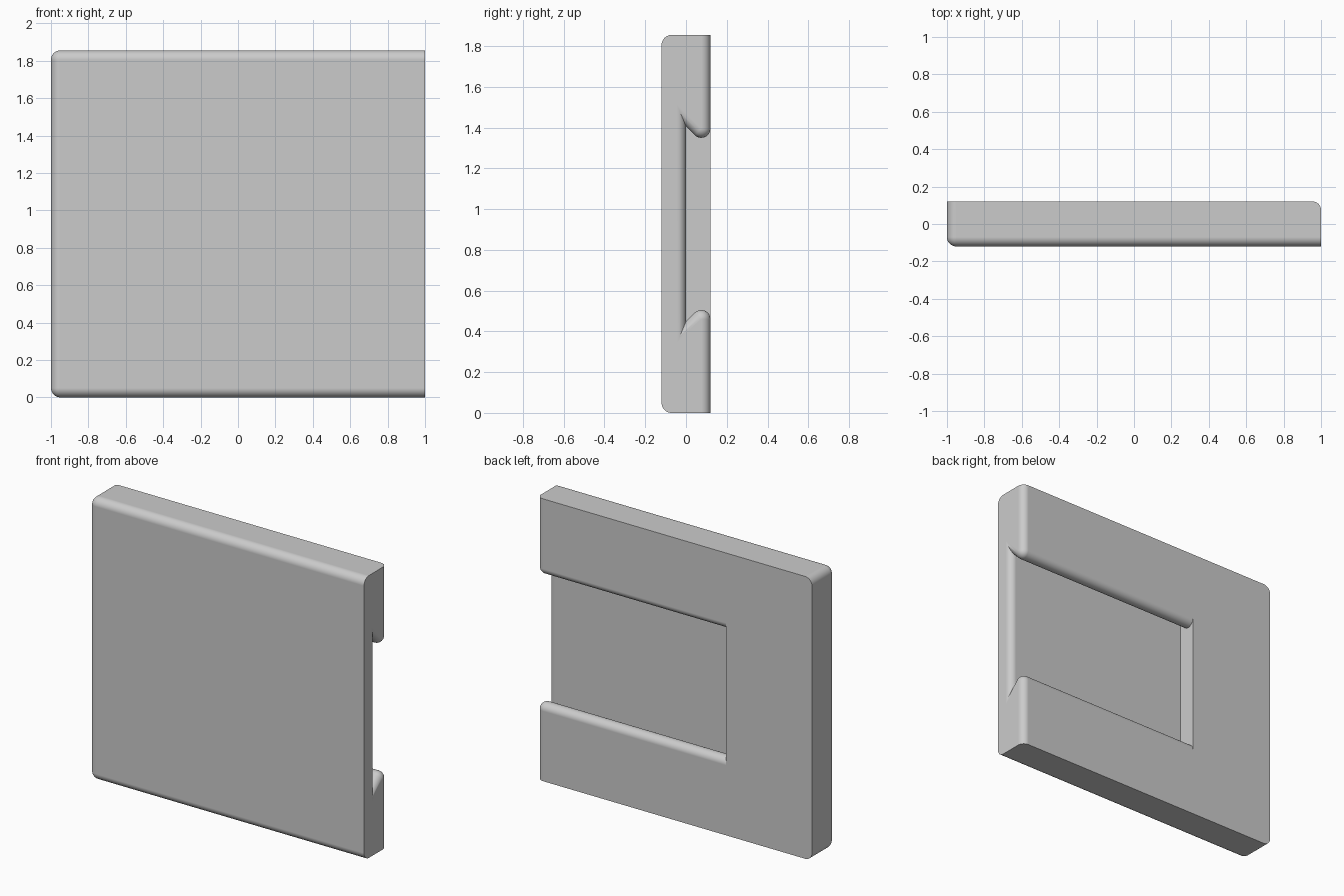
import bpy
import bmesh
from math import sin, cos, pi

cube = bpy.data.objects.get("Cube")
if cube:
    bpy.data.objects.remove(cube, do_unlink=True)

HEIGHT, HALF_DEPTH = 1.855, 0.12
EDGE_R = 0.05          # rounding of the outer edges
LIP_R = 0.045          # rounding of the slot lips and open end
LIP_Z = 0.46           # height of the lower lip's arc centre
SLOT_END = -0.375      # closed end of the slot
STEPS = 10


def mirrored(half):
    """Add the same points reflected about mid height, in reverse order."""
    return half + [(y, HEIGHT - z) for y, z in reversed(half)]


def outer_path(inset, back_inset):
    """Top back corner, round the front, to bottom back corner."""
    r = EDGE_R - inset
    top = [(HALF_DEPTH - back_inset, HEIGHT - inset)]
    for i in range(STEPS + 1):
        a = pi / 2 * i / STEPS
        top.append((EDGE_R - HALF_DEPTH - r * sin(a),
                    HEIGHT - EDGE_R + r * cos(a)))
    return mirrored(top)


def slot_path(inset):
    """Undercut slot: lower lip, sloping wall, floor, and the same above."""
    r = LIP_R - inset
    cy = HALF_DEPTH - LIP_R
    half = []
    for i in range(STEPS + 1):
        a = 0.75 * pi * i / STEPS
        half.append((cy + r * cos(a), LIP_Z + r * sin(a)))
    half.append((-inset, LIP_Z - cy - inset + r * 2 ** 0.5))
    return mirrored(half)


bm = bmesh.new()


def add_ring(x, points):
    return [bm.verts.new((x, y, z)) for y, z in points]


def bridge(a, b):
    for i in range(len(a)):
        j = (i + 1) % len(a)
        bm.faces.new((a[i], a[j], b[j], b[i]))


# Open section: channel profile, with the slot edges rounded at the open end
rings = []
for i in range(STEPS, -1, -1):
    a = pi / 2 * i / STEPS
    e = LIP_R * (1 - cos(a))
    rings.append(add_ring(1 - LIP_R + LIP_R * sin(a),
                          outer_path(0, e) + slot_path(e)))
rings.append(add_ring(SLOT_END, outer_path(0, 0) + slot_path(0)))
for a, b in zip(rings, rings[1:]):
    bridge(a, b)
bm.faces.new(rings[0])

# Closed end wall of the slot
n_outer = len(outer_path(0, 0))
last = rings[-1]
bm.faces.new(last[n_outer:])

# Solid section: all edges but the back one rounded at the far end
lips = [slot_path(0)[0], slot_path(0)[-1]]
solid = [last[:n_outer] + [last[n_outer], last[-1]]]
for i in range(STEPS + 1):
    a = pi / 2 * i / STEPS
    d = EDGE_R * (1 - cos(a))
    solid.append(add_ring(EDGE_R - 1 - EDGE_R * sin(a),
                          outer_path(d, 0) + lips))
for a, b in zip(solid, solid[1:]):
    bridge(a, b)
bm.faces.new(solid[-1])

bmesh.ops.remove_doubles(bm, verts=bm.verts[:], dist=0.00005)
bmesh.ops.recalc_face_normals(bm, faces=bm.faces[:])

mesh = bpy.data.meshes.new("slotted_panel")
bm.to_mesh(mesh)
bm.free()
panel = bpy.data.objects.new("slotted_panel", mesh)
bpy.context.collection.objects.link(panel)

# Plain grey finish
grey = bpy.data.materials.new("light_grey")
grey.use_nodes = True
colour = (0.6, 0.6, 0.6, 1)
grey.diffuse_color = colour
grey.node_tree.nodes["Principled BSDF"].inputs["Base Color"].default_value = colour
mesh.materials.append(grey)

# Smooth roundings, flat broad faces
bpy.ops.object.select_all(action="DESELECT")
panel.select_set(True)
bpy.context.view_layer.objects.active = panel
bpy.ops.object.shade_smooth_by_angle(angle=pi / 6)
weighted = panel.modifiers.new("flat_face_normals", "WEIGHTED_NORMAL")
weighted.keep_sharp = True
